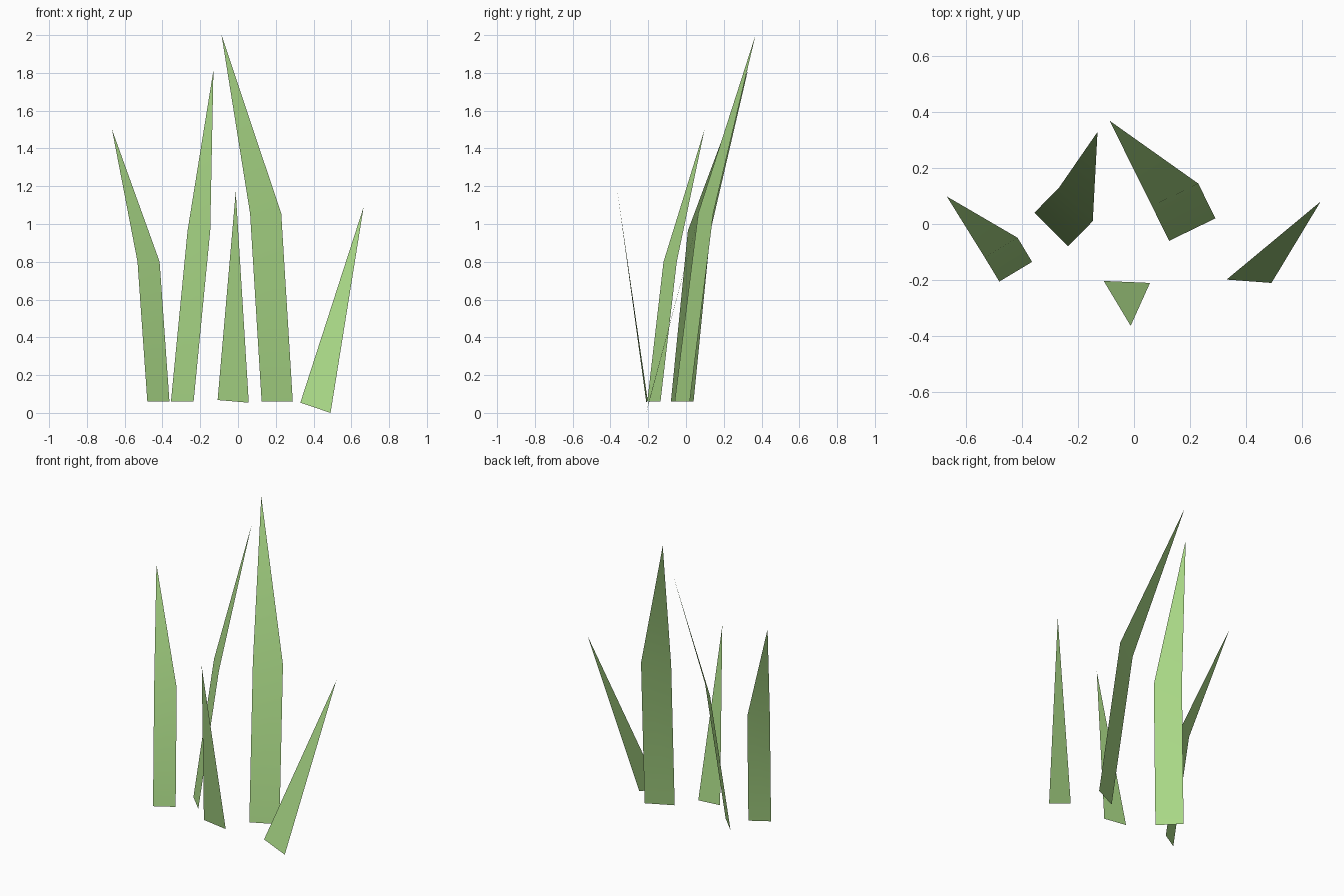
import bpy
from mathutils import Vector

if "Cube" in bpy.data.objects:
    bpy.data.objects.remove(bpy.data.objects["Cube"])

# Single flat grass colour
grass = bpy.data.materials.new("grass_green")
grass.diffuse_color = (0.40, 0.69, 0.24, 1)
grass.use_nodes = True
grass.node_tree.nodes["Principled BSDF"].inputs["Base Color"].default_value = grass.diffuse_color


def blade(name, base_l, base_r, tip, bend=None):
    """Thin leaf: straight taper, or a strip shifted by `bend` and then a tip."""
    l, r, t = Vector(base_l), Vector(base_r), Vector(tip)
    if bend:
        b = Vector(bend)
        verts = [l, r, r + b, l + b, t]
        faces = [(0, 1, 2, 3), (3, 2, 4)]
    else:
        verts = [l, r, t]
        faces = [(0, 1, 2)]
    mesh = bpy.data.meshes.new(name)
    mesh.from_pydata(verts, [], faces)
    mesh.materials.append(grass)
    for p in mesh.polygons:
        p.use_smooth = True
    bpy.context.collection.objects.link(bpy.data.objects.new(name, mesh))


# Tall bent blades
blade("left_blade", (-0.48, -0.205, 0.06), (-0.363, -0.135, 0.06),
      (-0.667, 0.098, 1.50), (-0.052, 0.086, 0.74))
blade("middle_blade", (-0.355, 0.04, 0.06), (-0.235, -0.08, 0.06),
      (-0.13, 0.328, 1.815), (0.088, 0.09, 0.905))
blade("tallest_blade", (0.125, -0.06, 0.06), (0.29, 0.02, 0.06),
      (-0.087, 0.368, 2.0), (-0.061, 0.124, 0.995))

# Short straight blades
blade("front_short_blade", (-0.108, -0.203, 0.068), (0.057, -0.21, 0.054),
      (-0.012, -0.363, 1.172))
blade("right_short_blade", (0.33, -0.198, 0.054), (0.49, -0.21, 0.0),
      (0.665, 0.08, 1.09))
